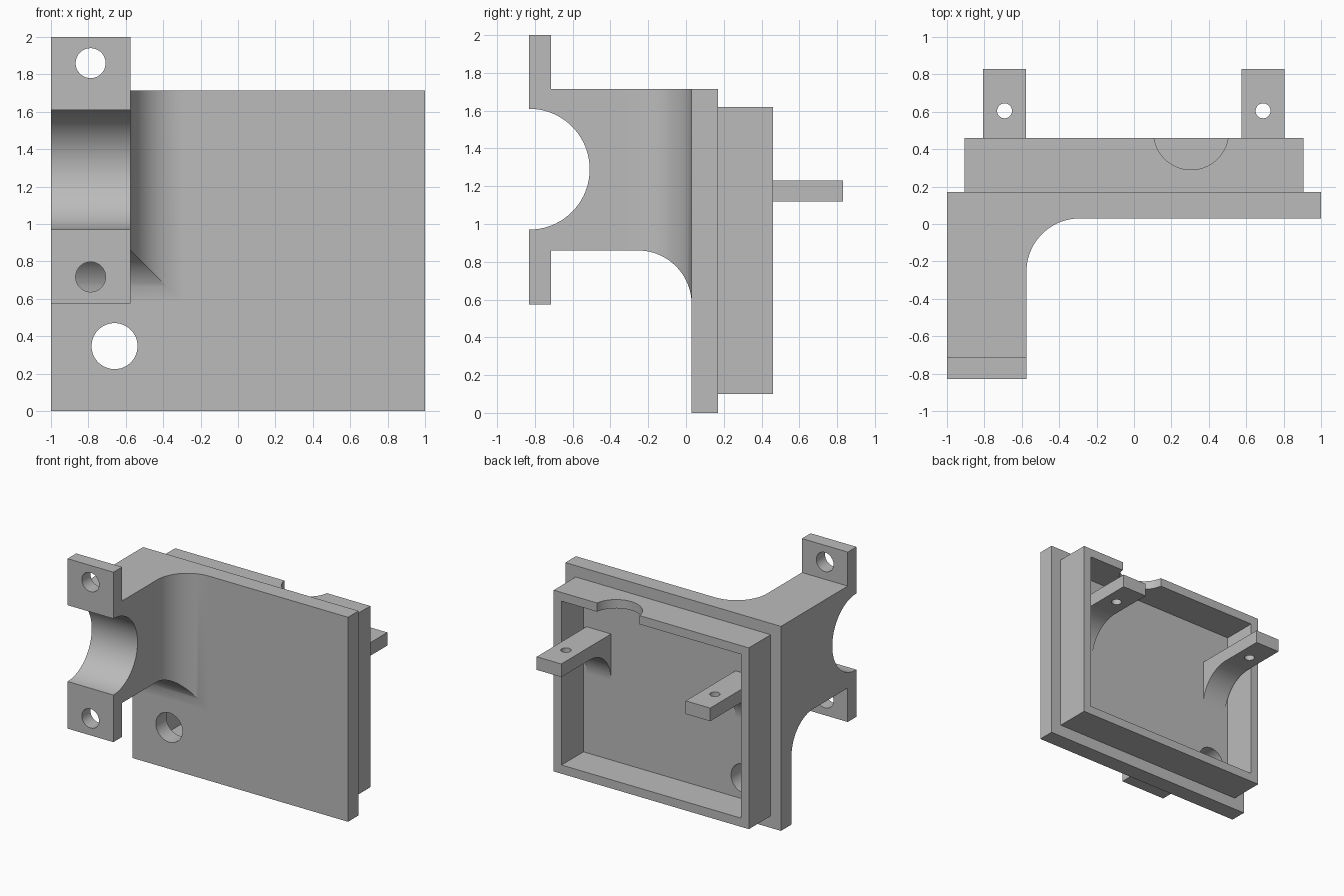
import bpy, bmesh
from math import radians, sin, cos, pi

default = bpy.data.objects.get("Cube")
if default:
    bpy.data.objects.remove(default, do_unlink=True)

grey = bpy.data.materials.new("plain grey")
grey.use_nodes = True
grey.diffuse_color = (0.5, 0.5, 0.5, 1)
grey.node_tree.nodes["Principled BSDF"].inputs["Base Color"].default_value = (0.5, 0.5, 0.5, 1)


def finish(name, bm):
    """Turn a bmesh into a named grey object."""
    bmesh.ops.recalc_face_normals(bm, faces=bm.faces)
    mesh = bpy.data.meshes.new(name)
    bm.to_mesh(mesh)
    bm.free()
    mesh.materials.append(grey)
    obj = bpy.data.objects.new(name, mesh)
    bpy.context.scene.collection.objects.link(obj)
    return obj


def loft(name, rings):
    """Skin a row of closed rings and cap both ends."""
    bm = bmesh.new()
    loops = [[bm.verts.new(p) for p in ring] for ring in rings]
    for a, b in zip(loops, loops[1:]):
        for i in range(len(a)):
            j = (i + 1) % len(a)
            bm.faces.new((a[i], a[j], b[j], b[i]))
    bm.faces.new(loops[0])
    bm.faces.new(loops[-1])
    return finish(name, bm)


def prism(name, profile, axis, start, end):
    """Extrude a profile of the two remaining axes along the given axis."""
    def place(u, v, w):
        return {"x": (w, u, v), "y": (u, w, v), "z": (u, v, w)}[axis]
    return loft(name, [[place(u, v, w) for u, v in profile] for w in (start, end)])


def box(name, x, y, z):
    return prism(name, [(x[0], y[0]), (x[1], y[0]), (x[1], y[1]), (x[0], y[1])], "z", *z)


def arc(u, v, r, a0, a1, n):
    angles = [radians(a0 + (a1 - a0) * i / n) for i in range(n + 1)]
    return [(u + r * cos(a), v + r * sin(a)) for a in angles]


def cylinder(name, u, v, r, axis, start, end, n=64):
    return prism(name, arc(u, v, r, 0, 360, n)[:-1], axis, start, end)


def combine(target, tool, operation):
    """Apply a boolean and discard the tool."""
    tool.hide_render = True
    mod = target.modifiers.new("cut", "BOOLEAN")
    mod.operation = operation
    mod.solver = "EXACT"
    mod.object = tool
    bpy.ops.object.select_all(action="DESELECT")
    bpy.context.view_layer.objects.active = target
    target.select_set(True)
    bpy.ops.object.modifier_apply(modifier=mod.name)
    bpy.data.objects.remove(tool, do_unlink=True)


TOP = 1.715
ARM = (-1, -0.575)
FILLET = 0.285
PLATE_FRONT, PLATE_BACK = 0.03, 0.17

# Base plate
body = box("bracket_body", (-1, 1), (PLATE_FRONT, PLATE_BACK), (0, TOP))

# Raised rim with open tray and rounded notch in its top wall
rim = box("rim", (-0.905, 0.905), (0.1, 0.46), (0.1, 1.62))
combine(body, rim, "UNION")
tray = box("tray_cutter", (-0.832, 0.832), (PLATE_BACK, 0.7), (0.173, 1.547))
combine(body, tray, "DIFFERENCE")
notch = cylinder("notch_cutter", 0.305, 0.49, 0.2, "z", 1.4, 1.8)
combine(body, notch, "DIFFERENCE")

# Clamp arm, flaring with mitred fillets into the plate
steps = 20
sections = [(-0.83, 0)]
for i in range(steps + 1):
    a = pi / 2 * i / steps
    sections.append((PLATE_FRONT - FILLET * (1 - sin(a)), FILLET * (1 - cos(a))))
sections.append((0.1, FILLET))
arm = loft("arm", [[(ARM[0], y, 0.86 - f), (ARM[1] + f, y, 0.86 - f),
                    (ARM[1] + f, y, TOP), (ARM[0], y, TOP)] for y, f in sections])
combine(body, arm, "UNION")

# Clamp flanges above and below the arm
flange = box("flange", ARM, (-0.83, -0.715), (0.575, 2))
combine(body, flange, "UNION")

# Half-round saddle and flange bolt holes
saddle = cylinder("saddle_cutter", -0.83, 1.29, 0.32, "x", -1.2, -0.4, 96)
combine(body, saddle, "DIFFERENCE")
for z in (0.717, 1.86):
    bolt = cylinder("bolt_cutter", -0.788, z, 0.08, "y", -1, -0.6)
    combine(body, bolt, "DIFFERENCE")

# Cable hole through the plate
cable = cylinder("cable_cutter", -0.66, 0.347, 0.123, "y", -0.1, 0.4)
combine(body, cable, "DIFFERENCE")

# Rear tabs with fillet under the root and a small vertical hole
R = 0.28
tab_profile = [(0.1, 1.23), (0.83, 1.23), (0.83, 1.12)]
tab_profile += arc(PLATE_BACK + R, 1.12 - R, R, 90, 180, 20) + [(0.1, 1.12 - R)]
for x in (-0.692, 0.69):
    tab = prism("tab", tab_profile, "x", x - 0.114, x + 0.114)
    combine(body, tab, "UNION")
    pin = cylinder("pin_cutter", x, 0.605, 0.04, "z", 1, 1.4, 32)
    combine(body, pin, "DIFFERENCE")

# Smooth curved faces, crisp edges
bpy.ops.object.select_all(action="DESELECT")
bpy.context.view_layer.objects.active = body
body.select_set(True)
bpy.ops.object.shade_smooth_by_angle(angle=radians(25))
weighted = body.modifiers.new("weighted_normals", "WEIGHTED_NORMAL")
weighted.keep_sharp = True
